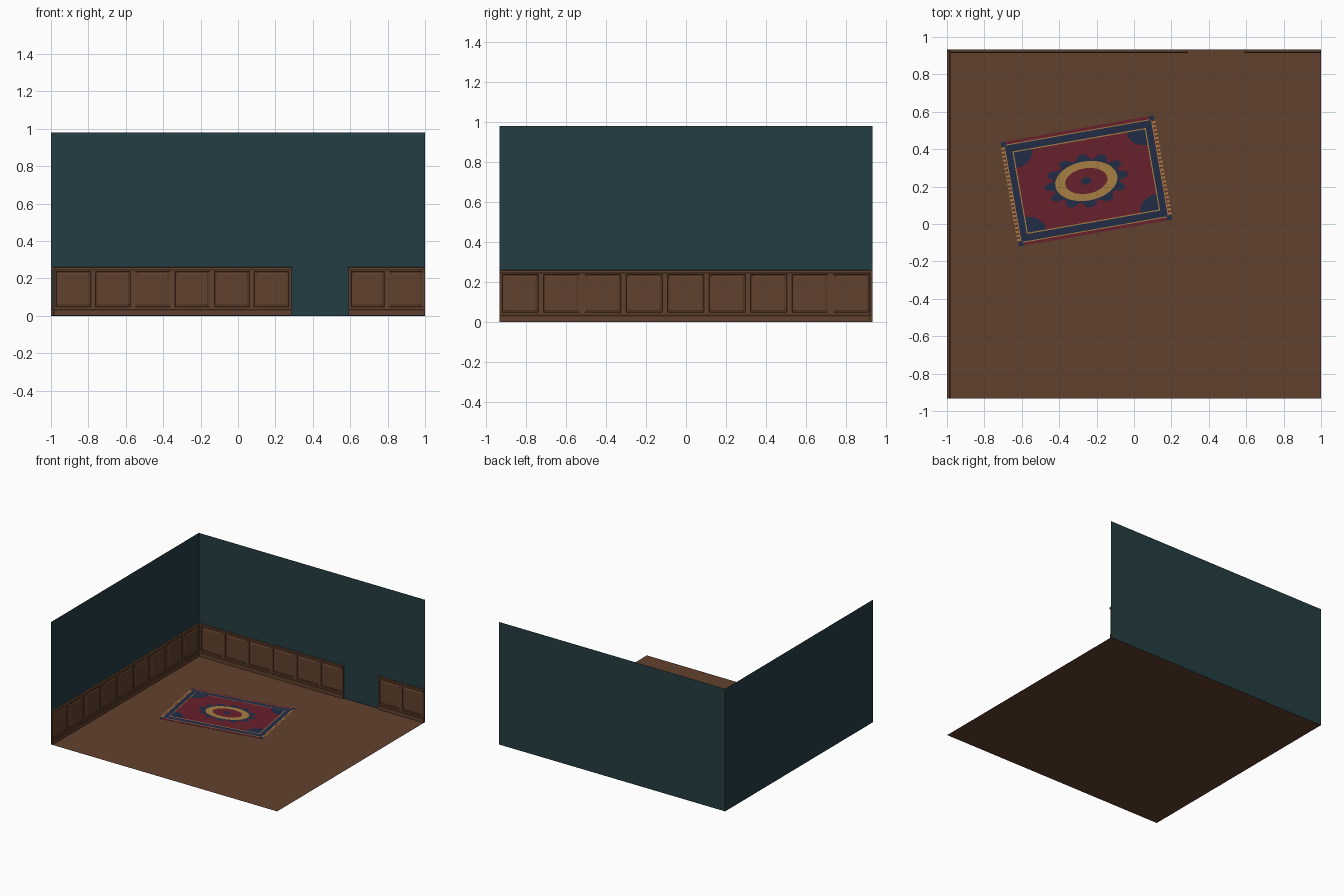
import bpy, bmesh, math
from mathutils import Matrix, Vector

if "Cube" in bpy.data.objects:
    bpy.data.objects.remove(bpy.data.objects["Cube"])


def srgb(r, g, b):
    return tuple(((c / 255 + 0.055) / 1.055) ** 2.4 for c in (r, g, b)) + (1.0,)


def material(name, *rgb):
    mat = bpy.data.materials.new(name)
    mat.use_nodes = True
    mat.diffuse_color = srgb(*rgb)
    bsdf = mat.node_tree.nodes["Principled BSDF"]
    bsdf.inputs["Base Color"].default_value = srgb(*rgb)
    bsdf.inputs["Roughness"].default_value = 0.9
    return mat


wood = material("brown wood", 97, 65, 45)
teal = material("dark teal paint", 36, 61, 66)
red = material("rug red", 104, 33, 45)
navy = material("rug navy", 33, 44, 70)
gold = material("rug gold", 166, 126, 66)


def finish(name, bm, mat, matrix=Matrix()):
    mesh = bpy.data.meshes.new(name)
    bm.to_mesh(mesh)
    bm.free()
    mesh.materials.append(mat)
    obj = bpy.data.objects.new(name, mesh)
    obj.matrix_world = matrix
    bpy.context.collection.objects.link(obj)
    return obj


def polygon(name, points, mat, matrix=Matrix()):
    bm = bmesh.new()
    bm.faces.new([bm.verts.new(p) for p in points])
    return finish(name, bm, mat, matrix)


def prism(name, profile, length, mat, matrix):
    """Extrude a (y, z) profile along local x."""
    bm = bmesh.new()
    face = bm.faces.new([bm.verts.new((0, y, z)) for y, z in profile])
    new = bmesh.ops.extrude_face_region(bm, geom=[face], use_keep_orig=True)
    verts = [g for g in new["geom"] if isinstance(g, bmesh.types.BMVert)]
    bmesh.ops.translate(bm, verts=verts, vec=(length, 0, 0))
    bmesh.ops.recalc_face_normals(bm, faces=bm.faces)
    return finish(name, bm, mat, matrix)


# Floor and the two walls
X, Y, H = 1.0, 0.933, 0.98
polygon("floor", [(-X, -Y, 0), (X, -Y, 0), (X, Y, 0), (-X, Y, 0)], wood)
polygon("back_wall", [(-X, Y, 0), (X, Y, 0), (X, Y, H), (-X, Y, H)], teal)
polygon("side_wall", [(-X, -Y, 0), (-X, Y, 0), (-X, Y, H), (-X, -Y, H)], teal)

# Wainscot: panelled board, baseboard and chair rail
BASE, TOP, DEPTH, GAP = 0.035, 0.25, 0.01, 0.001


def wainscot(name, length, panels, matrix):
    bm = bmesh.new()
    place = (Matrix.Translation((length / 2, -DEPTH, (BASE + TOP) / 2))
             @ Matrix.Rotation(math.pi / 2, 4, "X")
             @ Matrix.Diagonal((length / 2, (TOP - BASE) / 2, 1, 1)))
    bmesh.ops.create_grid(bm, x_segments=panels, y_segments=1, size=1, matrix=place)
    faces, rim = list(bm.faces), [e for e in bm.edges if e.is_boundary]
    # Returns to the wall around the outer edge
    new = bmesh.ops.extrude_edge_only(bm, edges=rim)
    verts = [g for g in new["geom"] if isinstance(g, bmesh.types.BMVert)]
    bmesh.ops.translate(bm, verts=verts, vec=(0, DEPTH - GAP, 0))
    # Stiles, sunken groove and raised field
    for width, rise in ((0.018, 0), (0.003, -0.006), (0.008, 0), (0.008, 0.003)):
        bmesh.ops.inset_individual(bm, faces=faces, thickness=width, depth=rise)
    finish(name + "_panels", bm, wood, matrix)

    prism(name + "_baseboard",
          [(-GAP, GAP), (-0.014, GAP), (-0.014, BASE - 0.005), (-DEPTH, BASE), (-GAP, BASE)],
          length, wood, matrix)
    prism(name + "_chair_rail",
          [(-GAP, TOP - 0.008), (-0.013, TOP - 0.008), (-0.018, TOP),
           (-0.018, TOP + 0.009), (-0.014, TOP + 0.012), (-GAP, TOP + 0.012)],
          length, wood, matrix)


wainscot("back_long_wainscot", 1.27, 6, Matrix.Translation((-0.985, Y, 0)))
wainscot("back_short_wainscot", X - 0.592, 2, Matrix.Translation((0.592, Y, 0)))
wainscot("side_wainscot", 2 * Y - 0.002, 9,
         Matrix.Translation((-X, -Y, 0)) @ Matrix.Rotation(math.pi / 2, 4, "Z"))

# Rug: thin stacked plates, one step per layer
RUG = Matrix.Translation((-0.255, 0.23, 0)) @ Matrix.Rotation(math.radians(10), 4, "Z")
STEP = 0.0008


def plate(name, points, layer, mat):
    z = 0.002 + STEP * layer
    return polygon(name, [(x, y, z) for x, y in points], mat, RUG)


def rect(w, h, cx=0, cy=0):
    return [(cx - w, cy - h), (cx + w, cy - h), (cx + w, cy + h), (cx - w, cy + h)]


def ellipse(rx, ry, n=40):
    return [(rx * math.cos(math.tau * i / n), ry * math.sin(math.tau * i / n))
            for i in range(n)]


W, D = 0.412, 0.283
prism("rug_base", [(-D, 0.0005), (D, 0.0005), (D, 0.002), (-D, 0.002)], 2 * W, red,
      RUG @ Matrix.Translation((-W, 0, 0)))
plate("outer_gold_line", rect(0.402, 0.266), 1, gold)
plate("navy_border", rect(0.397, 0.261), 2, navy)
plate("inner_gold_line", rect(0.362, 0.224), 3, gold)
plate("red_field", rect(0.356, 0.218), 4, red)

# Corner ornaments and fringe on the short ends
for sx in (-1, 1):
    for sy in (-1, 1):
        arc = [(0, 0)] + [(math.cos(t * math.pi / 16), math.sin(t * math.pi / 16))
                          for t in range(9)]
        plate("corner_fan", [(sx * (0.356 - 0.1 * x), sy * (0.218 - 0.085 * y))
                             for x, y in arc][::sx * sy], 5, navy)
        plate("corner_square", rect(0.013, 0.013, sx * 0.402, sy * 0.27), 3, navy)
    for i in range(24):
        plate("fringe_tassel", rect(0.008, 0.006, sx * 0.411, (i - 11.5) * 0.0215), 2, gold)

# Central medallion with twelve blunt points
star = []
for i in range(12):
    for offset, r in ((-0.5, 0.78), (-0.16, 1.0), (0.16, 1.0)):
        a = math.tau * (i + offset) / 12
        star.append((0.225 * r * math.cos(a), 0.142 * r * math.sin(a)))
plate("medallion_star", star, 5, navy)
plate("medallion_ring", ellipse(0.168, 0.105), 6, gold)
plate("medallion_center", ellipse(0.114, 0.068), 7, red)
plate("medallion_dot", ellipse(0.028, 0.02, 16), 8, navy)
